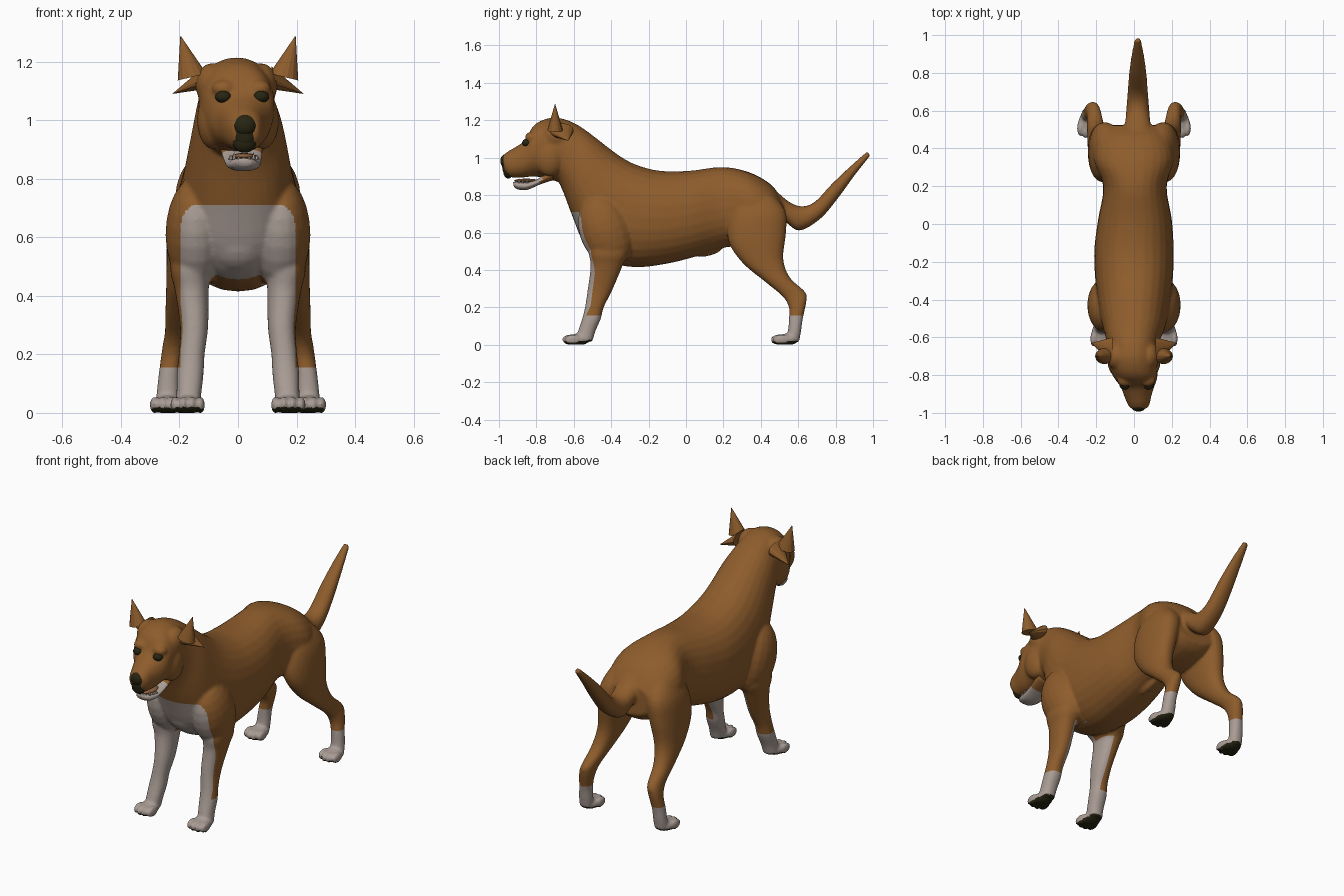
import bpy, bmesh, math
from mathutils import Vector, Matrix

if "Cube" in bpy.data.objects:
    bpy.data.objects.remove(bpy.data.objects["Cube"], do_unlink=True)


def material(name, r, g, b):
    m = bpy.data.materials.new(name)
    m.use_nodes = True
    m.diffuse_color = (r, g, b, 1)
    m.node_tree.nodes["Principled BSDF"].inputs["Base Color"].default_value = (r, g, b, 1)
    return m


BROWN = material("brown coat", .27, .108, .025)
WHITE = material("pale coat", .4, .335, .3)
BLACK = material("dark skin", .02, .018, .006)
TEETH = material("teeth", .5, .45, .38)
TONGUE = material("tongue", .27, .12, .05)


def finish(name, bm, mats, smooth=True):
    """Turn a bmesh into a linked object."""
    bmesh.ops.recalc_face_normals(bm, faces=bm.faces[:])
    for f in bm.faces:
        f.smooth = smooth
    mesh = bpy.data.meshes.new(name)
    for m in mats:
        mesh.materials.append(m)
    bm.to_mesh(mesh)
    bm.free()
    obj = bpy.data.objects.new(name, mesh)
    bpy.context.collection.objects.link(obj)
    return obj


def spline(a, b, c, d, t):
    return [.5 * (2 * q + (r - p) * t + (2 * p - 5 * q + 4 * r - s) * t * t
                  + (3 * q - p - 3 * r + s) * t ** 3) for p, q, r, s in zip(a, b, c, d)]


def loft(bm, rings, side=1, sides=28, steps=4):
    """Skin rings given as x, y and z of one edge, y and z of the other edge, half width."""
    n = len(rings)
    path = []
    for i in range(n - 1):
        quad = [rings[max(0, min(n - 1, i + k))] for k in (-1, 0, 1, 2)]
        path += [spline(*quad, j / steps) for j in range(steps)]
    path.append(rings[-1])
    loops = []
    for x, y1, z1, y2, z2, w in path:
        a, b = Vector((0, y1, z1)), Vector((0, y2, z2))
        loop = []
        for k in range(sides):
            t = math.tau * k / sides
            c, s = (math.copysign(abs(v) ** .9, v) for v in (math.cos(t), math.sin(t)))
            p = (a + b) / 2 + (a - b) / 2 * c
            p.x = side * (x + w * s)
            loop.append(bm.verts.new(p))
        loops.append(loop)
    for l, m in zip(loops, loops[1:]):
        for k in range(sides):
            j = (k + 1) % sides
            bm.faces.new((l[k], l[j], m[j], m[k]))
    bm.faces.new(loops[0])
    bm.faces.new(loops[-1])


def ball(bm, centre, radii, tilt=0):
    mat = Matrix.Translation(centre) @ Matrix.Rotation(tilt, 4, 'X') @ Matrix.Diagonal((*radii, 1))
    bmesh.ops.create_uvsphere(bm, u_segments=20, v_segments=12, radius=1, matrix=mat)


def spike(bm, centre, u, v, tip, sides=14):
    """Cone with an elliptical base spanned by u and v."""
    c, u, v = Vector(centre), Vector(u), Vector(v)
    base = [bm.verts.new(c + u * math.cos(math.tau * k / sides) + v * math.sin(math.tau * k / sides))
            for k in range(sides)]
    top = bm.verts.new(tip)
    bm.faces.new(base)
    for k in range(sides):
        bm.faces.new((base[k], base[(k + 1) % sides], top))


# Trunk and neck, rump to throat
TRUNK = [
    (0, .52, .77, .525, .6, .13), (0, .45, .86, .48, .56, .185),
    (0, .33, .925, .37, .53, .215), (.005, .19, .95, .21, .52, .168),
    (.005, .02, .93, .03, .465, .195), (0, -.14, .93, -.12, .43, .21),
    (0, -.26, .96, -.28, .415, .207), (0, -.34, 1, -.44, .45, .195),
    (0, -.41, 1.05, -.54, .53, .182), (0, -.5, 1.12, -.605, .68, .162),
    (-.005, -.57, 1.17, -.65, .8, .142), (-.005, -.63, 1.2, -.68, .87, .13)]
HEAD = [
    (-.005, -.63, 1.2, -.68, .87, .13), (-.005, -.7, 1.215, -.72, .88, .13),
    (0, -.77, 1.2, -.78, .895, .125), (.01, -.82, 1.165, -.82, .9, .112),
    (.018, -.86, 1.095, -.86, .895, .09), (.02, -.91, 1.058, -.91, .893, .072),
    (.024, -.95, 1.035, -.95, .9, .06), (.025, -.98, 1.01, -.972, .93, .045)]
TAIL = [
    (.01, .38, .88, .44, .68, .08), (.02, .47, .83, .48, .7, .075),
    (.02, .55, .765, .54, .65, .066), (.02, .62, .74, .61, .61, .06),
    (.02, .69, .765, .72, .675, .053), (.02, .78, .86, .81, .78, .046),
    (.02, .88, .955, .905, .91, .033), (.02, .97, 1.035, .985, 1.01, .017)]
FRONT_LEG = [
    (.14, -.51, .64, -.32, .64, .06), (.163, -.52, .5, -.31, .5, .068),
    (.158, -.51, .42, -.34, .42, .058), (.15, -.525, .3, -.395, .29, .048),
    (.158, -.54, .2, -.44, .2, .044), (.163, -.555, .14, -.455, .14, .046),
    (.167, -.575, .08, -.485, .07, .043), (.172, -.59, .03, -.5, .015, .042)]
HIND_LEG = [
    (.11, .3, .83, .44, .83, .06), (.145, .235, .7, .53, .72, .083),
    (.165, .225, .56, .535, .6, .078), (.183, .3, .44, .52, .46, .062),
    (.2, .425, .335, .555, .36, .048), (.212, .515, .26, .635, .285, .038),
    (.222, .55, .2, .645, .24, .037), (.235, .55, .14, .625, .14, .035),
    (.24, .545, .07, .615, .07, .038), (.242, .53, .03, .605, .015, .038)]

bm = bmesh.new()
for part in (TRUNK, HEAD, TAIL):
    loft(bm, part)
ball(bm, (0, .12, .505), (.028, .08, .03), .25)          # sheath
ball(bm, (0, -.47, .62), (.13, .1, .14))                 # breast
for s in (-1, 1):
    loft(bm, FRONT_LEG, s)
    loft(bm, HIND_LEG, s)
    ball(bm, (s * .145, -.43, .61), (.103, .14, .2), .35)  # shoulder
    ball(bm, (s * .085, -.73, 1), (.055, .08, .1))       # cheek
    ball(bm, (s * .085 - .005, -.7, 1.12), (.055, .075, .075))  # temple
    ball(bm, (.012 + s * .06, -.825, 1.108), (.042, .037, .03))  # brow
    for px, py in ((.172, -.575), (.242, .54)):
        ball(bm, (s * px, py, .028), (.053, .06, .032))  # paw
        for k in range(4):                               # toes
            off = (k - 1.5) * .029
            reach = .045 if k in (1, 2) else .032
            ball(bm, (s * px + off, py - reach, .027), (.016, .044, .029))
body = finish("body", bm, [BROWN])

# Fuse the body parts into one soft skin
fuse = body.modifiers.new("fuse", 'REMESH')
fuse.mode = 'VOXEL'
fuse.voxel_size = .0075
soft = body.modifiers.new("soften", 'SMOOTH')
soft.factor = .5
soft.iterations = 8
bpy.context.view_layer.update()
rough = body.data
skin = bpy.data.meshes.new_from_object(body.evaluated_get(bpy.context.evaluated_depsgraph_get()))
body.modifiers.clear()


def coat(p, n):
    """Material slot of a body face by position and direction."""
    x, y, z = abs(p.x), p.y, p.z
    if z < .03 and n.z < -.4:
        return 2
    if z < .155:
        return 1
    if y > -.3 or x > .197:
        return 0
    if z > .5:
        return int(z < .71 and y < -.42 and (x / .197) ** 6 + ((z - .5) / .217) ** 6 < 1)
    if z > .44:
        return int(y < -.45)
    edge = -.48 - (.44 - z) * .13
    return int(x > .08 and (y < edge or x < .14))


# Cut clean colour borders, then paint by rule
bm = bmesh.new()
bm.from_mesh(skin)
borders = [((0, 0, z), (0, 0, 1)) for z in (.155, .44, .71)]
borders += [((x, 0, 0), (1, 0, 0)) for x in (-.197, -.14, .14, .197)]
borders.append(((0, -.48, .44), (0, 1, -.13)))
for co, no in borders:
    bmesh.ops.bisect_plane(bm, geom=bm.verts[:] + bm.edges[:] + bm.faces[:],
                           dist=.0001, plane_co=co, plane_no=no)
for v in bm.verts:
    v.co.z = max(v.co.z, 0)
bm.normal_update()
for f in bm.faces:
    f.smooth = True
    f.material_index = coat(f.calc_center_median(), f.normal)
skin.materials.clear()
for m in (BROWN, WHITE, BLACK):
    skin.materials.append(m)
bm.to_mesh(skin)
bm.free()
body.data = skin
bpy.data.meshes.remove(rough)
skin.name = "body"

# Lower jaw, pale towards the chin
bm = bmesh.new()
loft(bm, [(.01, -.71, .95, -.71, .88, .075), (.015, -.79, .888, -.78, .857, .066),
          (.018, -.85, .872, -.85, .828, .058), (.02, -.9, .872, -.9, .831, .046),
          (.02, -.925, .87, -.92, .845, .028)])
for f in bm.faces:
    f.material_index = int(f.calc_center_median().y < -.775)
finish("lower_jaw", bm, [BROWN, WHITE])

bm = bmesh.new()
ball(bm, (.02, -.853, .877), (.042, .066, .011))
finish("tongue", bm, [TONGUE])

bm = bmesh.new()
for k in range(9):
    a = math.pi * k / 8
    x, y = .02 + .047 * math.cos(a), -.85 - .06 * math.sin(a)
    tall = .022 if k in (2, 6) else .012
    spike(bm, (x, y, .866), (.007, 0, 0), (0, .007, 0), (x, y, .87 + tall), 8)
finish("lower_teeth", bm, [TEETH])

# Nose pad running down into the dark front lip
bm = bmesh.new()
ball(bm, (.024, -.962, .982), (.041, .031, .038))
ball(bm, (.023, -.954, .955), (.041, .029, .055))
ball(bm, (.022, -.95, .925), (.041, .027, .036))
finish("nose", bm, [BLACK])

for s, label in ((-1, "right"), (1, "left")):
    bm = bmesh.new()
    ball(bm, (.014 + s * .064, -.852, 1.08), (.028, .024, .021))
    finish(label + "_eye", bm, [BLACK])
    bm = bmesh.new()
    spike(bm, (s * .157, -.7, 1.148), (s * .049, 0, -.012), (0, .042, 0), (s * .197, -.7, 1.29))
    finish(label + "_ear", bm, [BROWN], False)
    bm = bmesh.new()
    spike(bm, (s * .115, -.67, 1.145), (0, .07, 0), (0, 0, .04), (s * .225, -.63, 1.09))
    finish(label + "_ear_flap", bm, [BROWN], False)
